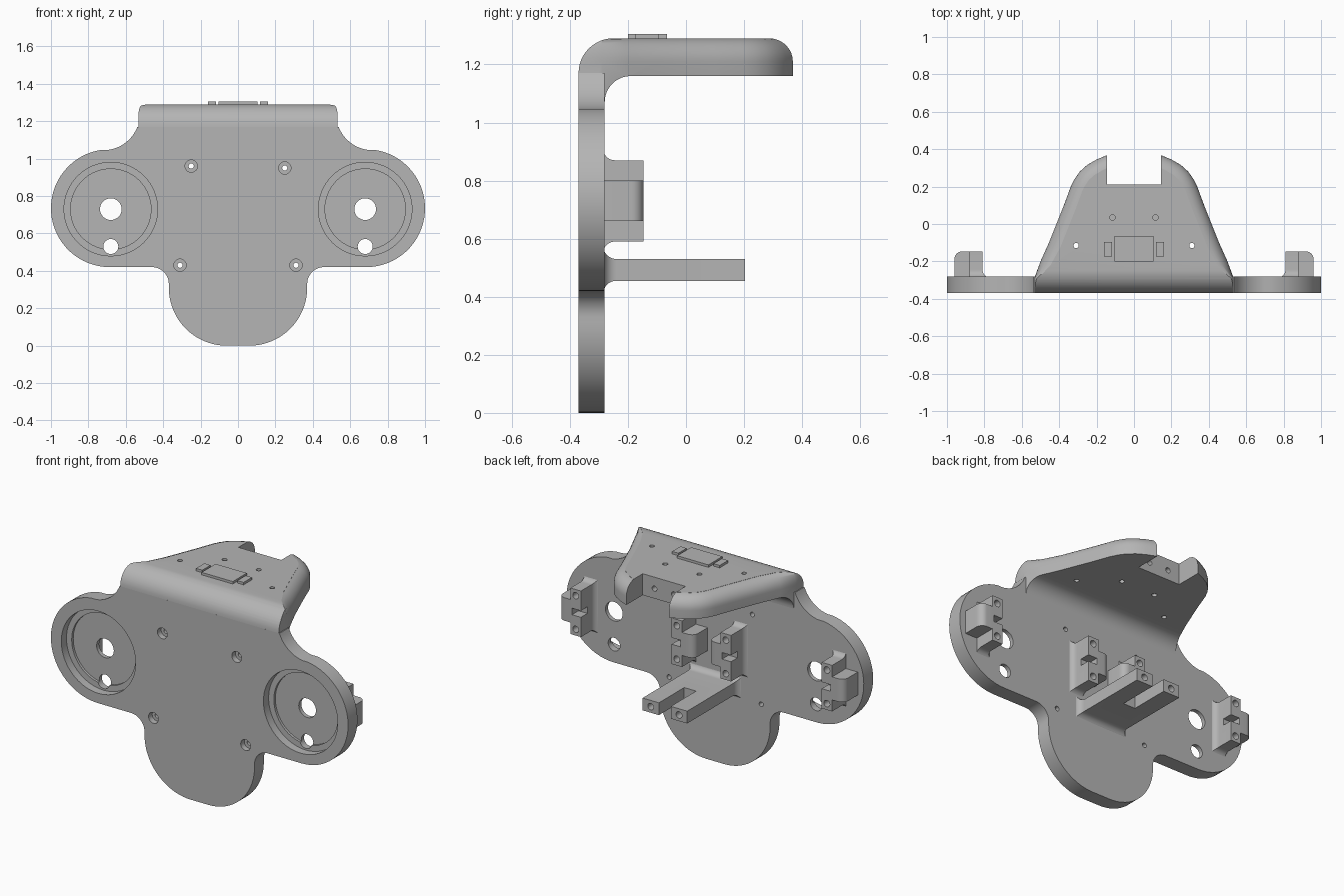
import bpy, bmesh
from math import sin, cos, radians, hypot

if "Cube" in bpy.data.objects:
    bpy.data.objects.remove(bpy.data.objects["Cube"])

grey = bpy.data.materials.new("plain_grey")
grey.use_nodes = True
COLOUR = (0.46, 0.46, 0.46, 1)
grey.diffuse_color = COLOUR
grey.node_tree.nodes["Principled BSDF"].inputs["Base Color"].default_value = COLOUR
parts = []


def loft(name, rings):
    """Closed solid through rings of equal point count."""
    bm = bmesh.new()
    loops = [[bm.verts.new(p) for p in ring] for ring in rings]
    n = len(loops[0])
    for a, b in zip(loops, loops[1:]):
        for i in range(n):
            j = (i + 1) % n
            bm.faces.new((a[i], a[j], b[j], b[i]))
    bm.faces.new(loops[0])
    bm.faces.new(loops[-1])
    bmesh.ops.recalc_face_normals(bm, faces=bm.faces)
    mesh = bpy.data.meshes.new(name)
    bm.to_mesh(mesh)
    bm.free()
    mesh.materials.append(grey)
    ob = bpy.data.objects.new(name, mesh)
    bpy.context.collection.objects.link(ob)
    parts.append(ob)
    return ob


def place(axis, a, b, d):
    return {"x": (d, a, b), "y": (a, d, b), "z": (a, b, d)}[axis]


def prism(name, pts, axis, lo, hi):
    return loft(name, [[place(axis, a, b, d) for a, b in pts] for d in (lo, hi)])


def arc(cx, cy, r, start, end, n=12):
    angles = [radians(start + (end - start) * i / n) for i in range(n + 1)]
    return [(cx + r * cos(t), cy + r * sin(t)) for t in angles]


def rect(x0, x1, y0, y1):
    return [(x0, y0), (x1, y0), (x1, y1), (x0, y1)]


def mirrored(half):
    return half + [(-x, y) for x, y in reversed(half)]


def boolean(ob, cutter, operation="DIFFERENCE"):
    mod = ob.modifiers.new("cut", "BOOLEAN")
    mod.operation, mod.object, mod.solver = operation, cutter, "EXACT"
    bpy.context.view_layer.objects.active = ob
    bpy.ops.object.modifier_apply(modifier=mod.name)
    parts.remove(cutter)
    bpy.data.objects.remove(cutter)


def drill(ob, axis, a, b, r, lo, hi, n=32):
    boolean(ob, prism("drill", arc(a, b, r, 0, 360, n)[:-1], axis, lo, hi))


def flared(name, x0, x1, z0, z1, y0, y1, r, left=1, right=1):
    """Block on the back of the plate with a hollow fillet at its root."""
    rings = []
    for i in range(9):
        t = radians(90 * i / 8)
        rings.append((y0 + r * (1 - cos(t)), r * (1 - sin(t))))
    rings.append((y1, 0))
    return loft(name, [[(x, y, z) for x, z in
                        rect(x0 - o * left, x1 + o * right, z0 - o, z1 + o)]
                       for y, o in rings])


FRONT, BACK = -0.37, -0.28

# Front plate with two side lobes and a lower lobe
outline = (arc(0.72, 1.24, 0.195, 201, 262) + arc(0.685, 0.735, 0.315, 82, -90, 32)
           + arc(0.46, 0.33, 0.09, 90, 180) + arc(0.06, 0.31, 0.31, 0, -90, 20))
plate = prism("front_plate", mirrored(outline), "y", FRONT, BACK)

# Stepped round recesses, shaft holes and cable holes
for s in (-1, 1):
    x = 0.68 * s
    drill(plate, "y", x, 0.73, 0.25, -0.5, -0.32, 64)
    drill(plate, "y", x, 0.73, 0.215, -0.5, -0.305, 64)
    drill(plate, "y", x, 0.73, 0.058, -0.5, 0)
    drill(plate, "y", x, 0.53, 0.04, -0.5, 0)

# Counterbored screw holes
for x, z in ((-0.25, 0.96), (0.25, 0.95), (-0.31, 0.43), (0.31, 0.43)):
    drill(plate, "y", x, z, 0.033, -0.5, -0.335, 24)
    drill(plate, "y", x, z, 0.014, -0.5, 0, 16)

# Top shelf: bent side profile trimmed by a tapering plan with a rounded rim
profile = (arc(-0.25, 1.17, 0.12, 180, 90) + [(0.6, 1.29), (0.6, 1.16)]
           + arc(-0.19, 1.07, 0.09, 90, 180) + [(-0.3, 1.07), (-0.3, 1.17)])
shelf = prism("top_shelf", profile, "x", -0.8, 0.8)
plan = mirrored([(0.533, -0.5), (0.533, -0.29), (0.5, -0.2), (0.455, -0.1), (0.415, 0),
                 (0.375, 0.1), (0.338, 0.2), (0.318, 0.24), (0.29, 0.28), (0.25, 0.316),
                 (0.2, 0.345), (0.144, 0.368)])


def inset(pts, amount):
    out = []
    for i, (x, y) in enumerate(pts):
        (ax, ay), (bx, by) = pts[i - 1], pts[(i + 1) % len(pts)]
        dx, dy = bx - ax, by - ay
        k = amount * min(max((y + 0.33) / 0.15, 0), 1) / hypot(dx, dy)
        out.append((x - dy * k, y + dx * k))
    return out


R = 0.08
layers = [(1.0, 0)]
for i in range(9):
    t = radians(10 * i)
    layers.append((1.29 - R + R * sin(t), R * (1 - cos(t))))
layers.append((1.4, layers[-1][1]))
trim = loft("trim", [[(x, y, z) for x, y in inset(plan, o)] for z, o in layers])
boolean(shelf, trim, "INTERSECT")
boolean(shelf, prism("notch", rect(-0.144, 0.144, 0.21, 0.6), "z", 1, 1.5))
for s in (-1, 1):
    drill(shelf, "z", 0.31 * s, -0.115, 0.014, 1, 1.5, 16)
    drill(shelf, "z", 0.115 * s, 0.035, 0.015, 1, 1.5, 16)
    drill(shelf, "y", 0.065 * s, 1.22, 0.016, 0.15, 0.3, 16)

# Plain raised pads on the shelf
prism("centre_pad", rect(-0.105, 0.105, -0.2, -0.065), "z", 1.28, 1.305)
for side, s in (("right", -1), ("left", 1)):
    prism(side + "_pad", rect(0.118 * s, 0.16 * s, -0.175, -0.095), "z", 1.28, 1.305)


# Motor brackets: slotted post with two screw holes and a rounded backing
def bracket(name, face, d):
    x0, x1 = sorted((face, face + 0.07 * d))
    post = flared(name + "_post", x0, x1, 0.59, 0.87, BACK - 0.005, -0.147, 0.04,
                  left=d > 0, right=d < 0)
    slot = prism("slot", rect(face - 0.06 * d, face + 0.1 * d, 0.71, 0.75), "y", -0.21, 0)
    boolean(post, slot)
    for z in (0.628, 0.832):
        drill(post, "y", face + 0.035 * d, z, 0.02, -0.22, 0, 16)
    corner = arc(0.11, -0.187, 0.04, 0, 90, 8)
    shape = [(0.06, BACK - 0.01), (0.15, BACK - 0.01)] + corner + [(0.06, -0.147)]
    prism(name + "_backing", [(face + x * d, y) for x, y in shape], "z", 0.66, 0.80)


for side, s in (("right", -1), ("left", 1)):
    bracket(side + "_outer_bracket", 0.81 * s, s)
    bracket(side + "_inner_bracket", 0.20 * s, -s)

# Forked rear support arm
arm = flared("fork_arm", -0.15, 0.15, 0.455, 0.53, BACK - 0.005, 0.203, 0.045)
boolean(arm, prism("fork_slot", rect(-0.04, 0.04, -0.04, 0.5), "z", 0.3, 0.7))
for s in (-1, 1):
    drill(arm, "y", 0.095 * s, 0.492, 0.02, 0.13, 0.4, 16)

# Smooth curved walls, keep edges sharp
bpy.ops.object.select_all(action="DESELECT")
for ob in parts:
    ob.select_set(True)
bpy.context.view_layer.objects.active = plate
bpy.ops.object.shade_smooth_by_angle(angle=radians(30))
